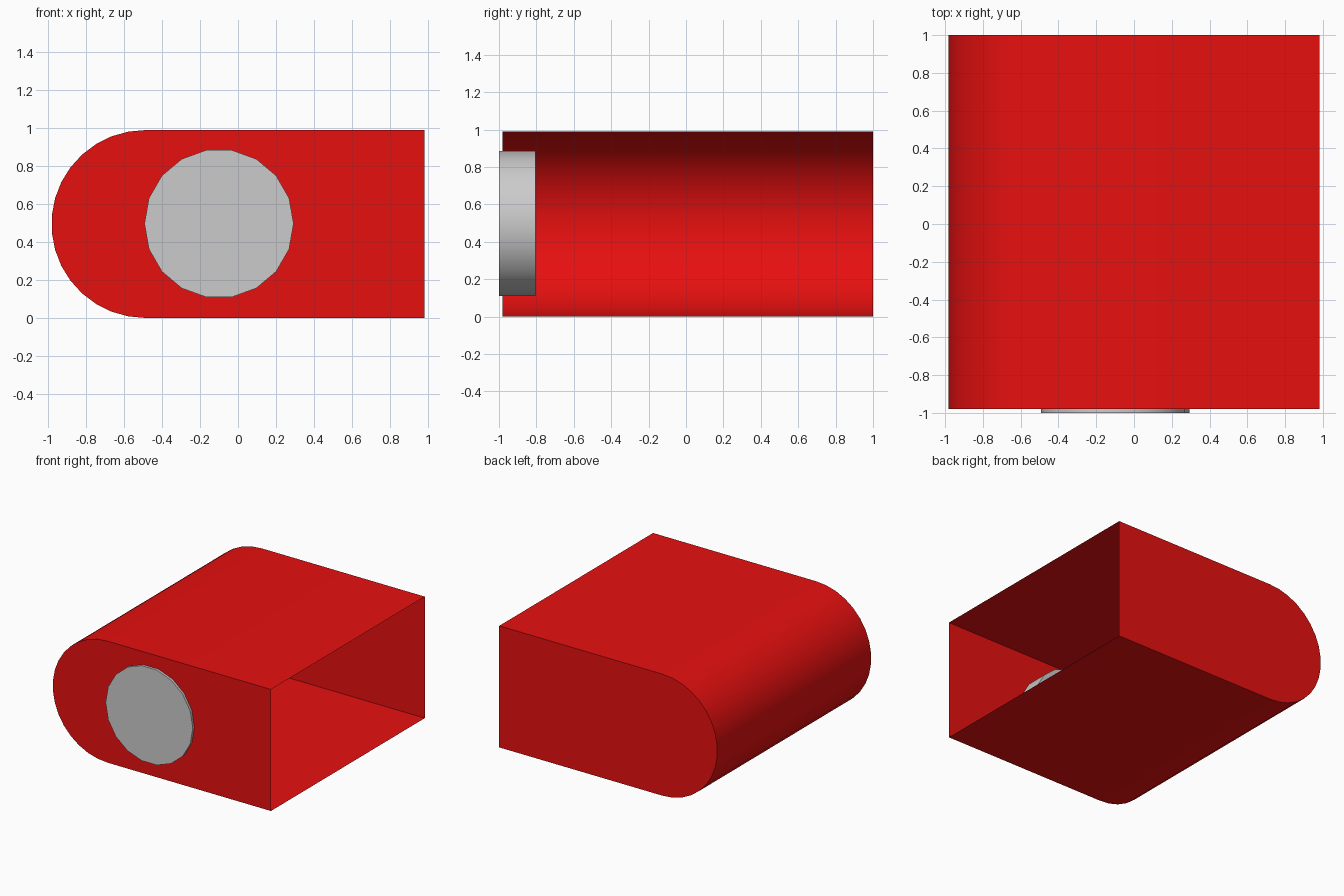
import bpy, bmesh, math
from mathutils import Matrix

if "Cube" in bpy.data.objects:
    bpy.data.objects.remove(bpy.data.objects["Cube"])


def material(name, rgb):
    m = bpy.data.materials.new(name)
    m.diffuse_color = (*rgb, 1)
    m.use_nodes = True
    m.node_tree.nodes["Principled BSDF"].inputs["Base Color"].default_value = m.diffuse_color
    return m


def add_object(name, bm, mat):
    mesh = bpy.data.meshes.new(name)
    bm.to_mesh(mesh)
    bm.free()
    mesh.materials.append(mat)
    ob = bpy.data.objects.new(name, mesh)
    bpy.context.collection.objects.link(ob)
    bpy.ops.object.select_all(action='DESELECT')
    ob.select_set(True)
    bpy.context.view_layer.objects.active = ob
    bpy.ops.object.shade_smooth_by_angle(angle=math.radians(30))
    return ob


red = material("red", (0.8, 0.005, 0.005))
grey = material("light grey", (0.6, 0.6, 0.6))

# Thin shell: rounded at -x, open at +x, closed at front and back
X, R, Y0, Y1, SEG = 0.983, 0.495, -0.98, 1.0, 17
cx = -X + R
profile = [(X, 2 * R)]
for i in range(SEG + 1):
    a = math.pi / 2 + math.pi * i / SEG
    profile.append((cx + R * math.cos(a), R + R * math.sin(a)))
profile.append((X, 0))

bm = bmesh.new()
front = [bm.verts.new((x, Y0, z)) for x, z in profile]
back = [bm.verts.new((x, Y1, z)) for x, z in profile]
bm.faces.new(front)
bm.faces.new(back[::-1])
for i in range(len(profile) - 1):
    bm.faces.new((front[i], back[i], back[i + 1], front[i + 1]))
bmesh.ops.recalc_face_normals(bm, faces=bm.faces)
add_object("housing_shell", bm, red)

# Round disc set through the front wall
bm = bmesh.new()
bmesh.ops.create_cone(
    bm, cap_ends=True, segments=18, radius1=0.393, radius2=0.393, depth=0.195,
    matrix=Matrix.Translation((-0.1, -0.9025, 0.497))
    @ Matrix.Rotation(math.pi / 2, 4, 'X') @ Matrix.Rotation(math.pi / 2, 4, 'Z'))
add_object("front_disc", bm, grey)
